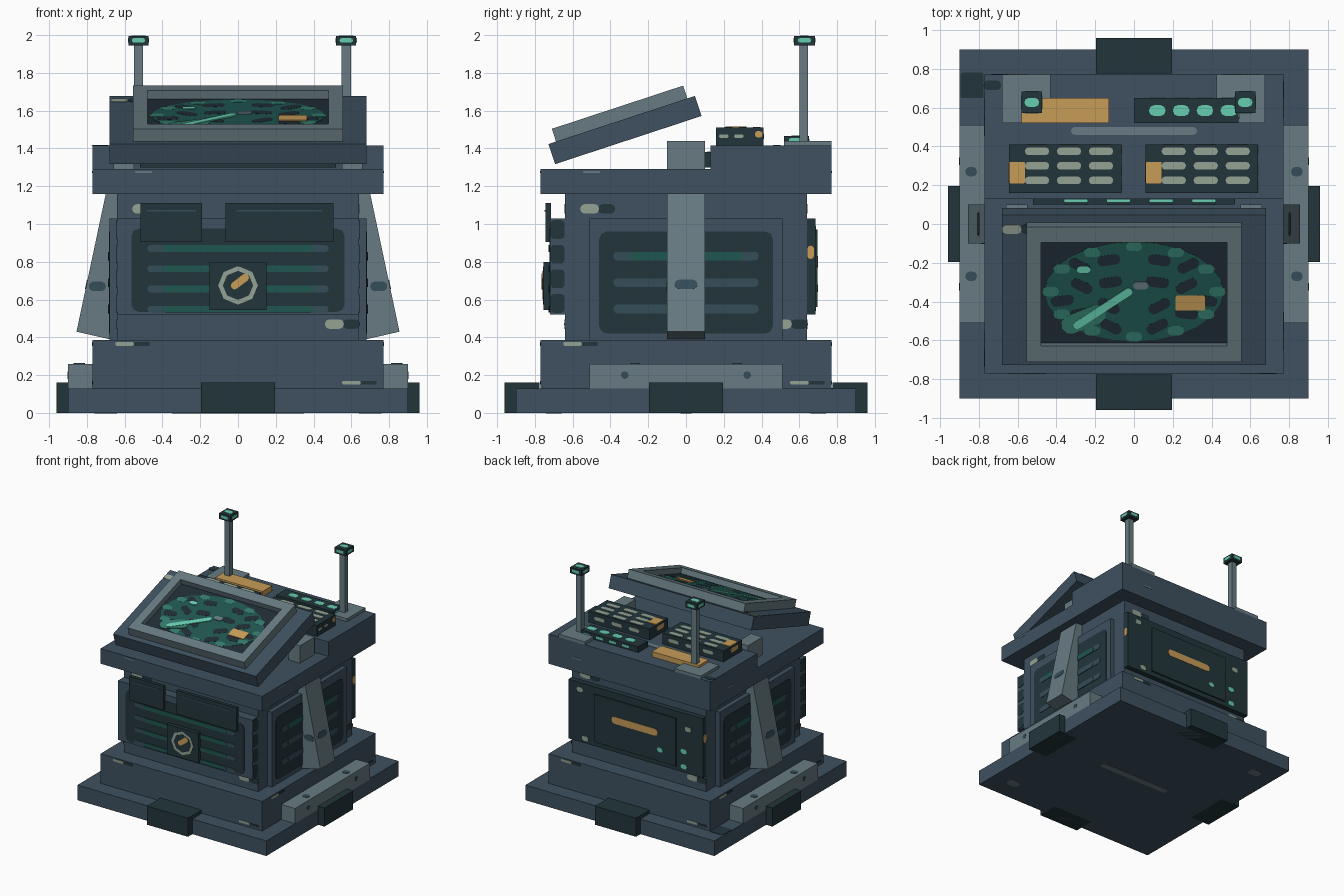
import bpy, bmesh, math
from mathutils import Matrix, Vector

cube = bpy.data.objects.get("Cube")
if cube:
    bpy.data.objects.remove(cube, do_unlink=True)


def material(name, hexa):
    rgb = [int(hexa[i:i + 2], 16) / 255 for i in (0, 2, 4)]
    col = [((c + .055) / 1.055) ** 2.4 if c > .04 else c / 12.92 for c in rgb] + [1]
    mat = bpy.data.materials.new(name)
    mat.use_nodes = True
    mat.diffuse_color = col
    node = next(n for n in mat.node_tree.nodes if n.type == 'BSDF_PRINCIPLED')
    node.inputs["Base Color"].default_value = col
    node.inputs["Roughness"].default_value = .8
    return mat


BLUE = material("slate blue", "3e5160")
GREY = material("steel grey", "677b82")
DARK = material("dark casing", "22353b")
AMBER = material("amber", "c89c58")
DEEP = material("deep teal", "1f5650")
TEAL = material("mid teal", "337a6b")
GLOW = material("glowing teal", "66cdb0")
PALE = material("pale grey", "94a294")
INK = material("screen black", "1f2c35")
STRIPE = material("stripe blue", "354d59")


def finish(name, bm, mat, matrix=None):
    bmesh.ops.recalc_face_normals(bm, faces=bm.faces)
    mesh = bpy.data.meshes.new(name)
    bm.to_mesh(mesh)
    bm.free()
    mesh.materials.append(mat)
    obj = bpy.data.objects.new(name, mesh)
    bpy.context.collection.objects.link(obj)
    if matrix:
        obj.matrix_world = matrix
    return obj


def box(name, mat, xs, ys, zs, matrix=None):
    """Box from (low, high) pairs; a single number means a symmetric pair."""
    pairs = [p if isinstance(p, tuple) else (-p, p) for p in (xs, ys, zs)]
    bm = bmesh.new()
    bmesh.ops.create_cube(bm, size=1)
    for v in bm.verts:
        v.co = Vector([(lo + hi) / 2 + c * (hi - lo) for c, (lo, hi) in zip(v.co, pairs)])
    return finish(name, bm, mat, matrix)


def prism(name, mat, points, depth, matrix):
    bm = bmesh.new()
    face = bm.faces.new([bm.verts.new((x, y, 0)) for x, y in points])
    ext = bmesh.ops.extrude_face_region(bm, geom=[face])["geom"]
    moved = [v for v in ext if isinstance(v, bmesh.types.BMVert)]
    bmesh.ops.translate(bm, verts=moved, vec=(0, 0, depth))
    return finish(name, bm, mat, matrix)


AXES = {"front": ((1, 0, 0), (0, 0, 1)), "back": ((-1, 0, 0), (0, 0, 1)),
        "right": ((0, 1, 0), (0, 0, 1)), "left": ((0, -1, 0), (0, 0, 1)),
        "top": ((1, 0, 0), (0, 1, 0)), "under": ((1, 0, 0), (0, -1, 0))}
SIDES = ("front", "back", "right", "left")


def face_frame(side, offset):
    u, v = (Vector(a) for a in AXES[side])
    n = u.cross(v)
    return Matrix.Translation(n * offset) @ Matrix((u, v, n)).transposed().to_4x4()


def pill(name, mat, frame, u, v, w, h, layer=1, radius=None, turn=0):
    """Thin rounded plate lying on a face frame."""
    r = min(w, h) * .45 if radius is None else radius
    pts = []
    for k in range(12):
        a = math.radians(k // 3 * 90 + k % 3 * 45)
        sx, sy = ((1, 1), (-1, 1), (-1, -1), (1, -1))[k // 3]
        pts.append((sx * (w / 2 - r) + r * math.cos(a), sy * (h / 2 - r) + r * math.sin(a)))
    return prism(name, mat, pts, .003 * layer,
                 frame @ Matrix.Translation((u, v, 0)) @ Matrix.Rotation(turn, 4, 'Z'))


def worn_mark(frame, u, v, h=.05):
    pill("worn_mark_pale", PALE, frame, u, v, .1, h)
    pill("worn_mark_dark", DARK, frame, u + .09, v, .09, h)


# Stepped base, feet and side rails
box("base_slab", BLUE, .9, .9, (0, .13))
box("plinth", BLUE, .77, .77, (.13, .385))
for s in (-1, 1):
    near, far = sorted((s * .775, s * .96))
    box("foot_tab", DARK, .195, (near, far), (0, .16))
    box("side_foot_tab", DARK, (near, far), .195, (0, .16))
    near, far = sorted((s * .76, s * .9))
    box("side_rail", GREY, (near, far), .51, (.12, .26))
    for y in (-.27, .27):
        pill("rail_bolt", STRIPE, face_frame("top", .26), s * .84, y, .06, .05)
        pill("rail_side_bolt", STRIPE, face_frame("right" if s > 0 else "left", .9), y * 1.2, .2, .04, .04)
under = face_frame("under", 0)
pill("underside_slot", GREY, under, 0, 0, .7, .06)
for s in (-1, 1):
    pill("underside_mark", GREY, under, s * .7, s * .7, .12, .08)
pill("base_corner_patch", DARK, face_frame("top", .13), -.835, .715, .12, .13, radius=.01)

# Body with worn markings
box("body", BLUE, .64, .64, (.38, 1.17))
for side in SIDES:
    f = face_frame(side, .64)
    worn_mark(f, -.51, 1.08)
    worn_mark(f, .51, .47)
    plinth = face_frame(side, .77)
    worn_mark(plinth, -.6, .365, .02)
    worn_mark(plinth, .6, .16, .02)
    pill("desk_scratch", GREY, plinth, -.5, 1.275, .09, .012)

# Vented panels on the sides and the front
for side in ("right", "left"):
    s = 1 if side == "right" else -1
    box("side_panel", BLUE, tuple(sorted((s * .63, s * .68))), .51, (.385, 1.03))
    f = face_frame(side, .68)
    pill("side_grille", DARK, f, 0, .69, .92, .54, radius=.04)
    for k, mat in enumerate((DEEP, STRIPE, STRIPE)):
        pill("side_vent_slot", STRIPE, f, 0, .83 - k * .14, .77, .045, 2)
        pill("side_vent_slot_core", mat, f, 0, .83 - k * .14, .6, .045, 3)
    # Leaning strut
    profile = [(.855, .43), (.68, .39), (.52, 1.16), (.7, 1.16)]
    prism("leaning_strut", GREY, [(s * x, z) for x, z in profile], .2, face_frame("front", .1)
          @ Matrix.Translation((0, 0, -.2)))
    lean = face_frame(side, .802) @ Matrix.Translation((0, .68, 0)) @ Matrix.Rotation(math.radians(-12), 4, 'X')
    pill("strut_slot", STRIPE, lean, 0, 0, .12, .05)
    pill("strut_notch", STRIPE, face_frame("front", .1), s * .745, .67, .09, .05)

box("front_panel", BLUE, .64, (-.72, -.63), (.52, 1.03))
for side in ("right", "left"):
    f = face_frame(side, .64)
    for z in (.58, .71, .84, .97):
        pill("front_panel_side_fin", DARK, f, -.68 if side == "right" else .68, z, .075, .1, radius=.02)
f = face_frame("front", .72)
pill("front_grille", DARK, f, 0, .755, 1.13, .44, radius=.04)
for k in range(4):
    z = .87 - k * .107
    pill("front_vent_slot", STRIPE, f, 0, z, .96, .035, 2)
    pill("front_vent_slot_core", DEEP, f, 0, z, .8, .035, 3)
for name, xs in (("left_cover", (-.515, -.19)), ("right_cover", (-.065, .505))):
    box(name, DARK, xs, (-.745, -.715), (.905, 1.11))
    pill(name + "_groove", STRIPE, face_frame("front", .745), sum(xs) / 2, 1.07, (xs[1] - xs[0]) * .8, .01)

# Gauge
box("gauge_box", DARK, .15, (-.755, -.71), (.545, .8))
f = face_frame("front", .755)
pill("gauge_ring", PALE, f, 0, .675, .21, .2, 1, radius=.1)
pill("gauge_dial", DARK, f, 0, .675, .16, .15, 2, radius=.075)
pill("gauge_needle", AMBER, f, .01, .695, .11, .04, 3, turn=.65)

# Back panel with hatch
box("back_panel", DARK, .64, (.63, .685), (.52, 1.03))
box("back_hatch", DARK, .39, (.68, .697), (.56, .97))
f = face_frame("back", .697)
pill("hatch_handle", AMBER, f, 0, .8, .44, .06)
pill("hatch_light", GLOW, f, .24, .66, .05, .04)
f = face_frame("back", .685)
for u, v, mat in ((.46, .7, GLOW), (.46, .57, GLOW), (-.53, .97, PALE), (-.48, .56, PALE), (.5, .9, PALE)):
    pill("back_panel_dot", mat, f, u, v, .06, .04)
for side, u in (("right", .66), ("left", -.66)):
    pill("back_panel_side_tag", AMBER, face_frame(side, .64), u, .85, .035, .07)

# Desk with raised rear deck
box("desk", BLUE, .77, .77, (1.16, 1.29))
box("rear_deck", BLUE, .77, (.13, .77), (1.28, 1.415))
deck = face_frame("top", 1.415)
pill("deck_slot", GREY, deck, 0, .48, .65, .04)
pill("deck_corner_patch", DARK, deck, -.73, .715, .09, .05)
box("light_strip", DARK, .52, (.1, .14), (1.3, 1.38))
for x in (-.3, -.08, .14, .36):
    pill("strip_light", GLOW, face_frame("front", -.1), x, 1.34, .12, .03)
    pill("strip_light_top", GLOW, face_frame("top", 1.38), x, .12, .12, .014)

# Key blocks on the deck
for x0 in (-.645, .06):
    box("key_block", DARK, (x0, x0 + .58), (.16, .41), (1.41, 1.51))
    f = face_frame("top", 1.51)
    for col in range(3):
        for row in range(3):
            pill("key", PALE, f, x0 + .145 + col * .165, .225 + row * .075, .125, .04)
        pill("back_key", PALE, face_frame("back", .41), -(x0 + .145 + col * .165), 1.465, .1, .03)
    pill("amber_key", AMBER, f, x0 + .042, .265, .08, .11, 2, radius=.005)
    pill("amber_side_key", AMBER, face_frame("right", x0 + .58), .385, 1.475, .04, .035)
    pill("amber_left_key", AMBER, face_frame("left", -x0), -.265, 1.475, .1, .04)
    for y in (.2, .28):
        pill("side_key", PALE, face_frame("right", x0 + .58), y, 1.465, .05, .02)

# Amber bar and indicator row
box("amber_bar", AMBER, (-.58, -.13), (.52, .65), (1.41, 1.46))
box("indicator_box", DARK, (0, .54), (.52, .65), (1.41, 1.465))
for k in range(4):
    pill("indicator", GLOW, face_frame("top", 1.465), .12 + k * .123, .585, .085, .055)
    pill("indicator_back", GLOW, face_frame("back", .65), -.12 - k * .123, 1.44, .07, .02)
pill("indicator_side", GLOW, face_frame("right", .54), .585, 1.445, .08, .018)

# Antenna posts
for x, px in ((-.527, -.555), (.573, .55)):
    box("post_plate", GREY, (px - .125, px + .125), (.52, .77), (1.41, 1.44))
    box("antenna_post", GREY, (x - .024, x + .024), (.6, .647), (1.41, 1.96))
    box("antenna_cap", DARK, (x - .053, x + .053), (.572, .682), (1.945, 1.996))
    for side, off, u in (("front", -.572, x), ("back", .682, -x), ("right", x + .053, .627), ("left", .053 - x, -.627)):
        pill("cap_light", GLOW, face_frame(side, off), u, 1.972, .07, .024)
    pill("cap_top_light", GLOW, face_frame("top", 1.996), x, .627, .075, .045)

# Tilted display: brackets, casing and bezel
for s in (-1, 1):
    box("display_bracket", GREY, tuple(sorted((s * .55, s * .66))), .1, (1.28, 1.44))
tilt = Matrix.Translation((0, -.323, 1.4975)) @ Matrix.Rotation(math.radians(18.2), 4, 'X')
box("display_casing", BLUE, .68, .408, .056, tilt)
worn_mark(tilt @ Matrix.Translation((0, 0, .056)), -.63, .33)
for s in (-1, 1):
    box("bezel_side", GREY, tuple(sorted((s * .48, s * .555))), .366, (.05, .127), tilt)
    box("bezel_bar", GREY, .485, tuple(sorted((s * .28, s * .366))), (.05, .127), tilt)
box("display_screen", INK, .485, .285, (.05, .08), tilt)

# Screen picture: lobed oval map with a trace and an amber tag
f = tilt @ Matrix.Translation((0, 0, .08))
ring = [(math.cos(math.tau * k / 24), math.sin(math.tau * k / 24)) for k in range(24)]
prism("map_oval", DEEP, [(x * .46, y * .27) for x, y in ring], .002, f)
for x, y in ring[::2]:
    pill("map_rim_block", TEAL, f, x * .43, y * .245, .085, .05, 1)
for s in (-1, 1):
    for k, (u, v) in enumerate(((.13, .17), (.28, .14), (.12, .05), (.27, .03), (.37, -.05),
                                (.13, -.08), (.27, -.12), (.12, -.19))):
        pill("map_gap", INK, f, s * u, v, .12, .055, 1, turn=s * (.5 if k % 2 else -.15))
pill("map_tributary", TEAL, f, -.26, -.15, .24, .1, 2, turn=.4)
pill("map_trace", GLOW, f, -.16, -.09, .36, .04, 3, turn=.6)
pill("map_spot", GLOW, f, -.26, .12, .07, .035, 2)
pill("map_marker", GREY, f, .035, .035, .08, .04, 3)
pill("map_tag", AMBER, f, .29, -.06, .15, .08, 3, radius=.004)
